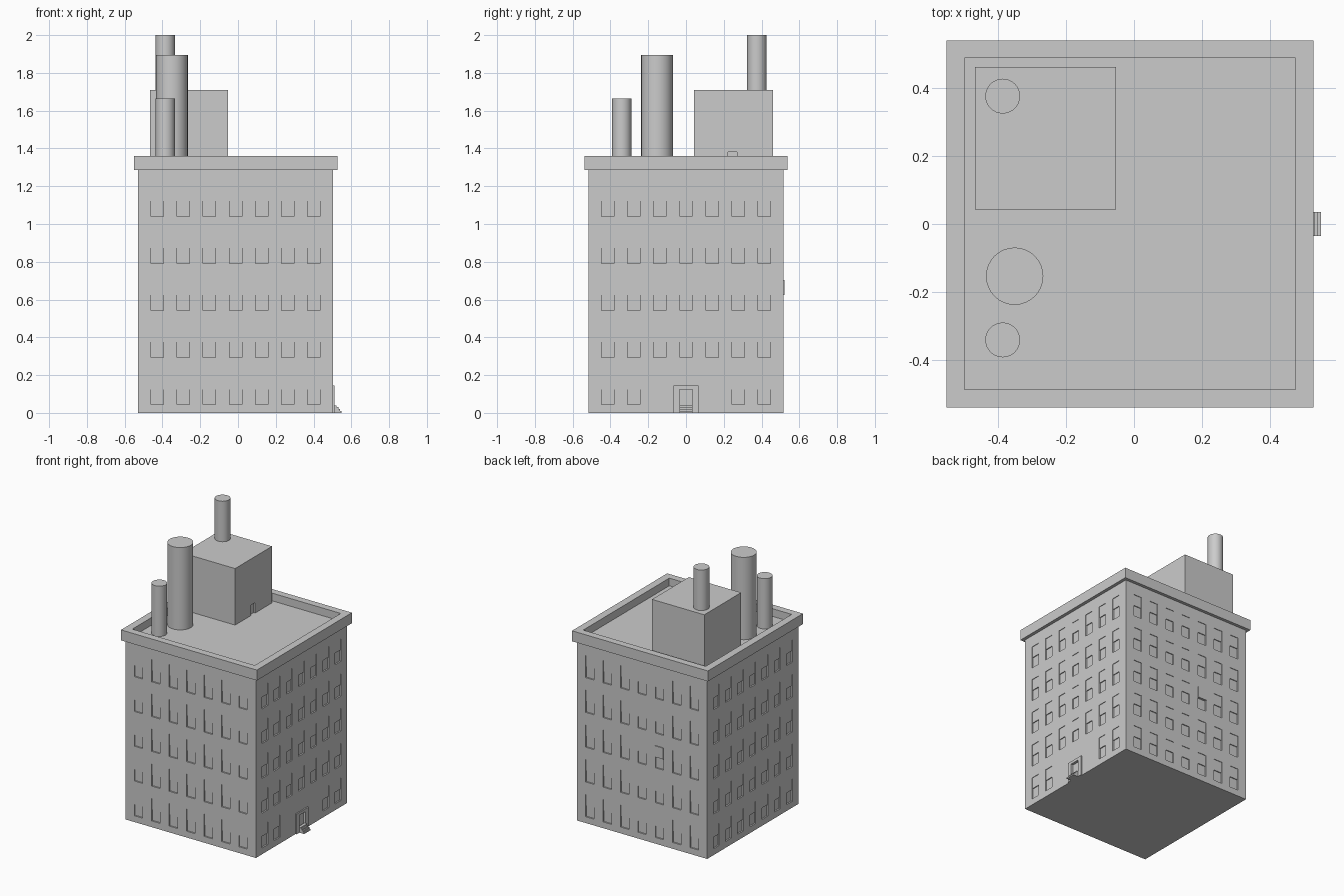
import bpy, bmesh, math
from mathutils import Vector

if "Cube" in bpy.data.objects:
    bpy.data.objects.remove(bpy.data.objects["Cube"])

CX, CY, H = -0.013, 0.0, 0.516       # body centre and half width
TOP, ROOF, RIM = 1.285, 1.305, 1.36
PITCH, WW = 0.138, 0.066             # window spacing and width
ROWS = [0.125 + 0.249 * i for i in range(5)]


def make(name, boxes):
    """One object from a list of (min corner, max corner) boxes."""
    bm = bmesh.new()
    for lo, hi in boxes:
        lo, hi = Vector(lo), Vector(hi)
        vs = bmesh.ops.create_cube(bm, size=1)["verts"]
        for v in vs:
            v.co = Vector(((lo[i] + hi[i]) / 2 + v.co[i] * (hi[i] - lo[i])) for i in range(3))
    me = bpy.data.meshes.new(name)
    bm.to_mesh(me)
    bm.free()
    ob = bpy.data.objects.new(name, me)
    bpy.context.collection.objects.link(ob)
    return ob


def cut(ob, boxes):
    cutter = make(ob.name + "_cutter", boxes)
    cutter.hide_render = True
    cutter.hide_set(True)
    mod = ob.modifiers.new("cut", "BOOLEAN")
    mod.operation, mod.solver, mod.object = "DIFFERENCE", "EXACT", cutter


def wall_box(side, u, w, z0, z1, d0, d1):
    """Box on a facade: u along the wall, d measured outwards from it."""
    a, b = H + d0, H + d1
    lo, hi = {"front": ((u - w / 2, -b), (u + w / 2, -a)),
              "back": ((u - w / 2, a), (u + w / 2, b)),
              "right": ((a, u - w / 2), (b, u + w / 2)),
              "left": ((-b, u - w / 2), (-a, u + w / 2))}[side]
    return (lo[0] + CX, lo[1] + CY, z0), (hi[0] + CX, hi[1] + CY, z1)


def cylinder(name, x, y, r, z0, z1):
    bpy.ops.mesh.primitive_cylinder_add(vertices=32, radius=r, depth=z1 - z0,
                                        location=(x, y, (z0 + z1) / 2))
    bpy.context.object.name = name
    bpy.ops.object.shade_smooth_by_angle(angle=math.radians(40))


# Window recesses and raised upper sashes on all four walls
recesses, sashes = [], []
for side in ("front", "back", "left", "right"):
    for r, z in enumerate(ROWS):
        for c in range(-3, 4):
            if side == "right" and r == 0 and abs(c) < 2:
                continue             # entrance takes this space
            u = c * PITCH
            recesses.append(wall_box(side, u, WW, z - 0.08, z + 0.08, -0.01, 0.02))
            # one upper sash on the back stands proud of the wall
            out = 0.006 if (side, r, c) == ("back", 2, -1) else -0.004
            sashes.append(wall_box(side, u, WW, z, z + 0.08, -0.012, out))

# Entrance recess
recesses.append(wall_box("right", 0, 0.07, 0.03, 0.125, -0.01, 0.02))

body = make("building_body", [((CX - H, CY - H, 0), (CX + H, CY + H, TOP))])
cut(body, recesses)
make("upper_sashes", sashes)

# Door surround and stairs
make("door_surround", [wall_box("right", s * 0.051, 0.032, 0, 0.145, -0.002, 0.009) for s in (-1, 1)]
     + [wall_box("right", 0, 0.07, 0.125, 0.145, -0.002, 0.009)])
make("entrance_steps", [wall_box("right", 0, 0.07, i * 0.01, (i + 1) * 0.01, -0.002, 0.046 - i * 0.009)
                        for i in range(4)])

# Roof slab with overhanging parapet
parapet = make("roof_parapet", [((-0.55, -0.538, TOP), (0.526, 0.538, RIM))])
cut(parapet, [((-0.497, -0.486, ROOF), (0.473, 0.487, RIM + 0.1))])

# Roof house with small doorway
house = make("roof_house", [((-0.467, 0.043, ROOF - 0.005), (-0.053, 0.46, 1.71))])
cut(house, [((-0.065, 0.222, ROOF), (0, 0.27, 1.38))])

# Chimneys
cylinder("house_chimney", -0.385, 0.375, 0.051, 1.70, 2.0)
cylinder("large_chimney", -0.35, -0.153, 0.084, ROOF - 0.005, 1.895)
cylinder("small_chimney", -0.385, -0.34, 0.051, ROOF - 0.005, 1.665)
